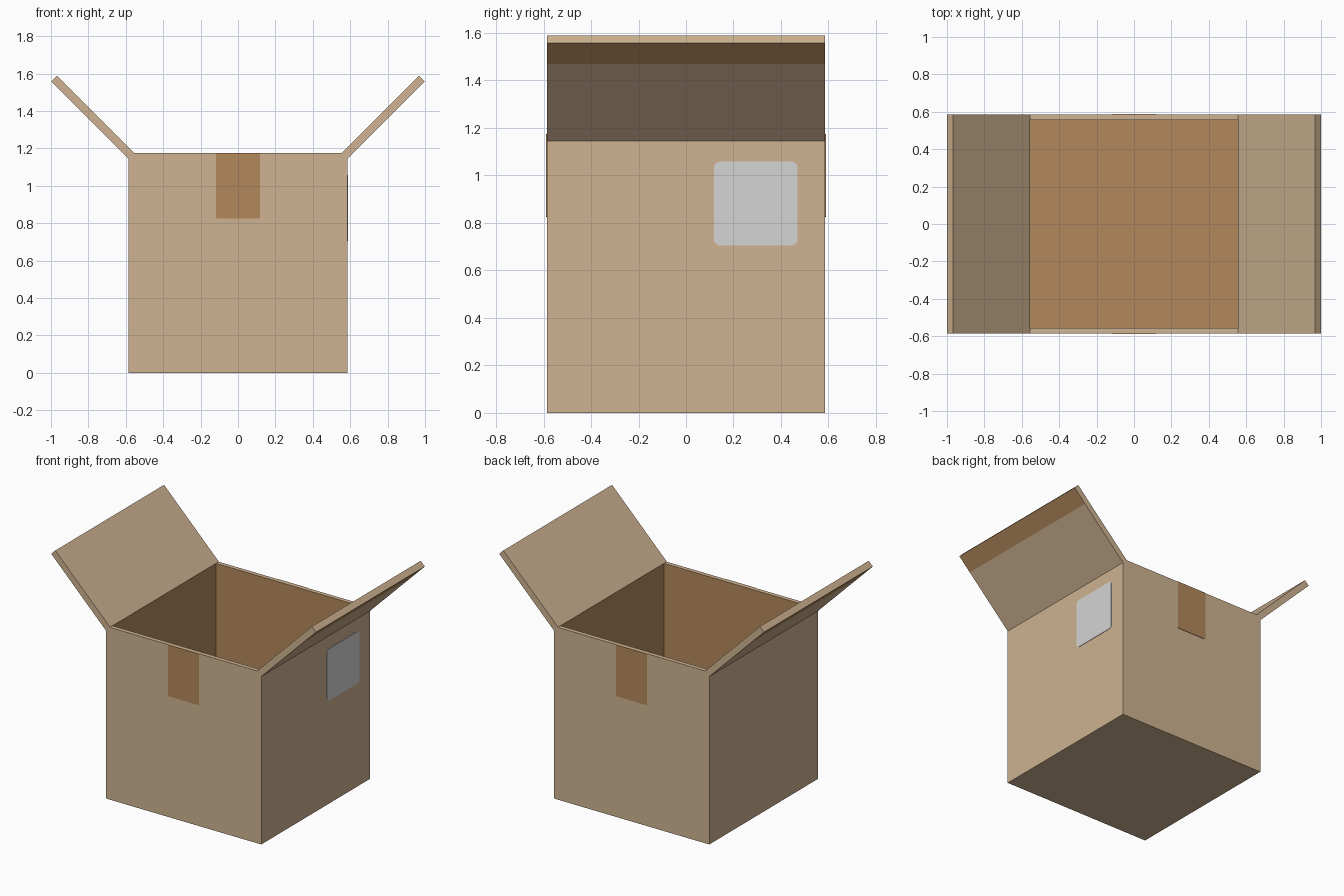
import bpy, bmesh, math

if "Cube" in bpy.data.objects:
    bpy.data.objects.remove(bpy.data.objects["Cube"])


def material(name, rgb):
    m = bpy.data.materials.new(name)
    m.diffuse_color = (*rgb, 1)
    m.use_nodes = True
    m.node_tree.nodes["Principled BSDF"].inputs["Base Color"].default_value = m.diffuse_color
    return m


card = material("cardboard", (0.62, 0.45, 0.285))
tape = material("brown tape", (0.45, 0.25, 0.107))
paper = material("label paper", (0.66, 0.66, 0.66))

H, TOP, INNER, FLOOR = 0.586, 1.175, 0.545, 0.042


def finish(bm, name, mats):
    bmesh.ops.recalc_face_normals(bm, faces=bm.faces)
    me = bpy.data.meshes.new(name)
    bm.to_mesh(me)
    bm.free()
    for m in mats:
        me.materials.append(m)
    ob = bpy.data.objects.new(name, me)
    bpy.context.collection.objects.link(ob)
    return ob


def prism(name, pts, to3d, a, b, mats, painted=()):
    """Extrude a closed 2D profile from depth a to depth b."""
    bm = bmesh.new()
    r1 = [bm.verts.new(to3d(p, a)) for p in pts]
    r2 = [bm.verts.new(to3d(p, b)) for p in pts]
    bm.faces.new(r1)
    bm.faces.new(r2)
    n = len(pts)
    for i in range(n):
        j = (i + 1) % n
        f = bm.faces.new((r1[i], r1[j], r2[j], r2[i]))
        if i in painted:
            f.material_index = 1
    return finish(bm, name, mats)


def rounded_rect(u0, u1, v0, v1, r, top=True):
    """Rectangle with rounded bottom corners, and rounded top ones if asked."""
    pts = []
    for k, (cu, cv) in enumerate(((u1 - r, v1 - r), (u0 + r, v1 - r),
                                  (u0 + r, v0 + r), (u1 - r, v0 + r))):
        if k < 2 and not top:
            pts.append(((u1, u0)[k], v1))
            continue
        for s in range(4):
            a = math.radians(90 * k + 30 * s)
            pts.append((cu + r * math.cos(a), cv + r * math.sin(a)))
    return pts


# Open box: cube with inset top pushed down to form the cavity
bm = bmesh.new()
bmesh.ops.create_cube(bm, size=1)
for v in bm.verts:
    v.co = (v.co.x * 2 * H, v.co.y * 2 * H, (v.co.z + 0.5) * TOP)
lid = max(bm.faces, key=lambda f: f.calc_center_median().z)
bmesh.ops.inset_region(bm, faces=[lid], thickness=H - INNER)
out = bmesh.ops.extrude_discrete_faces(bm, faces=[lid])
for v in out["faces"][0].verts:
    v.co.z = FLOOR
# Cavity faces are the darker brown
for f in bm.faces:
    if all(max(abs(v.co.x), abs(v.co.y)) < H - 0.01 for v in f.verts):
        f.material_index = 1
finish(bm, "box_body", [card, tape])

# Side flaps opened at 45 degrees, with a tape band on the outer tip
flap = [(0.586, 1.145), (0.91, 1.469), (0.999, 1.558), (0.968, 1.589), (0.555, 1.176)]
for name, s in (("right_flap", 1), ("left_flap", -1)):
    prism(name, flap, lambda p, d, s=s: (s * p[0], d, p[1]), -H, H, [card, tape], painted=(1,))

# Tape strips hanging over the front and back
strip = rounded_rect(-0.117, 0.117, 0.825, TOP, 0.008, top=False)
for name, s in (("front_tape", -1), ("back_tape", 1)):
    prism(name, strip, lambda p, d, s=s: (p[0], s * d, p[1]), H - 0.002, H + 0.003, [tape])

# Shipping label on the right side
prism("label", rounded_rect(0.117, 0.47, 0.705, 1.058, 0.025),
      lambda p, d: (d, p[0], p[1]), H - 0.002, H + 0.003, [paper])
